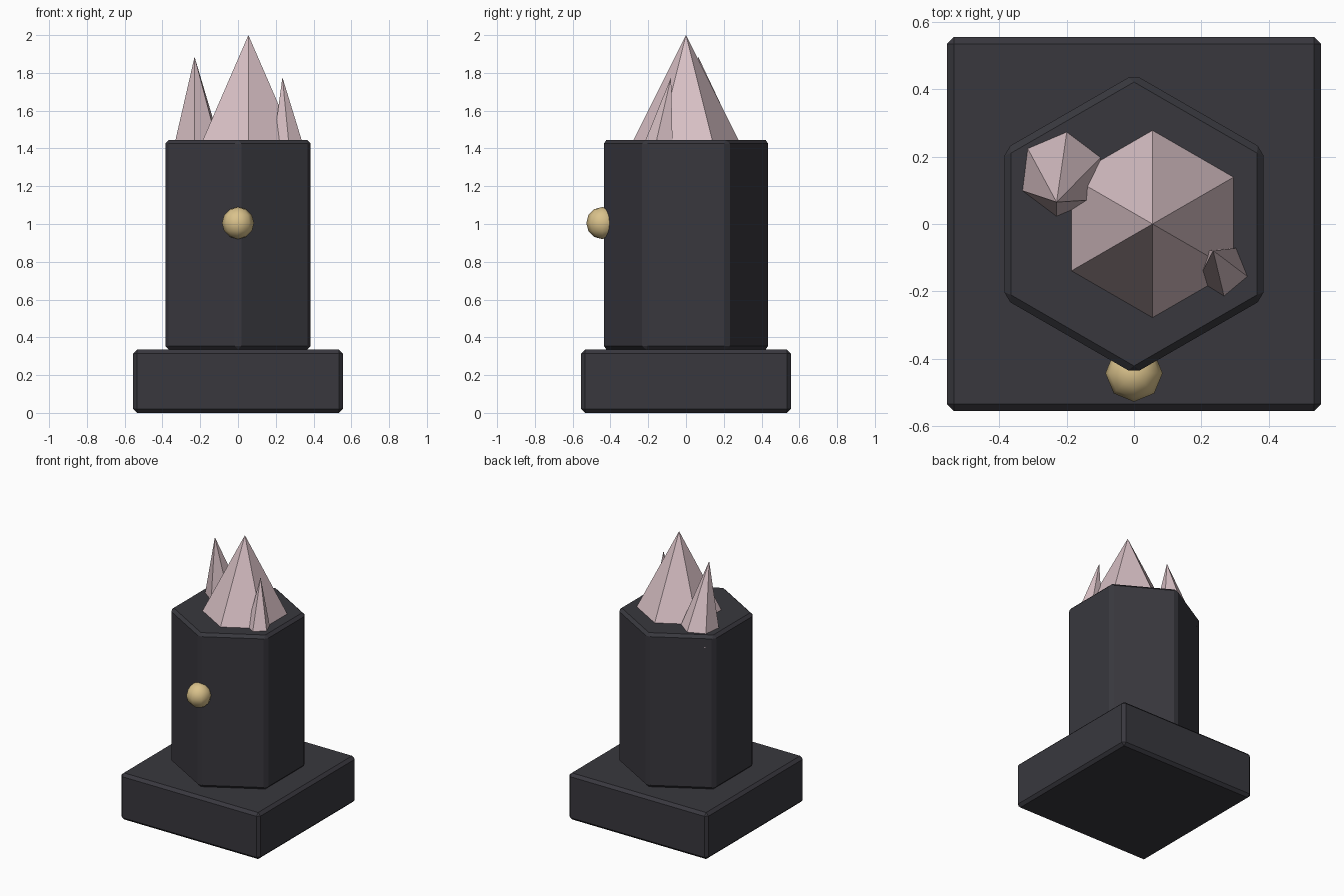
import bpy
import bmesh
from math import cos, sin, radians
from mathutils import Vector

if "Cube" in bpy.data.objects:
    bpy.data.objects.remove(bpy.data.objects["Cube"], do_unlink=True)


def material(name, rgb):
    mat = bpy.data.materials.new(name)
    mat.use_nodes = True
    mat.diffuse_color = (*rgb, 1)
    mat.node_tree.nodes["Principled BSDF"].inputs["Base Color"].default_value = (*rgb, 1)
    return mat


stone = material("dark stone", (0.04, 0.039, 0.048))
crystal = material("pale pink crystal", (0.69, 0.53, 0.56))
gold = material("soft gold", (0.70, 0.54, 0.26))


def add_object(name, bm, mat, bevel=0):
    bmesh.ops.recalc_face_normals(bm, faces=bm.faces)
    mesh = bpy.data.meshes.new(name)
    bm.to_mesh(mesh)
    bm.free()
    mesh.materials.append(mat)
    obj = bpy.data.objects.new(name, mesh)
    bpy.context.collection.objects.link(obj)
    if bevel:
        mod = obj.modifiers.new("chamfer", "BEVEL")
        mod.width = bevel
        mod.segments = 1
    return obj


def prism(name, sides, radius, turn, z0, z1, mat, bevel):
    bm = bmesh.new()
    ring = [Vector((radius * cos(a), radius * sin(a), z0))
            for a in (radians(turn + 360 * i / sides) for i in range(sides))]
    base = bm.faces.new([bm.verts.new(p) for p in ring])
    top = bmesh.ops.extrude_face_region(bm, geom=[base])
    moved = [v for v in top["geom"] if isinstance(v, bmesh.types.BMVert)]
    bmesh.ops.translate(bm, verts=moved, vec=(0, 0, z1 - z0))
    return add_object(name, bm, mat, bevel)


def spike(name, sides, centre, radius, turn, tip, z_top=1.445, z_root=1.36):
    """Leaning pyramid; centre and radius are where it leaves the column top."""
    tip = Vector(tip)
    grow = (tip.z - z_root) / (tip.z - z_top)
    bm = bmesh.new()
    ring = []
    for i in range(sides):
        a = radians(turn + 360 * i / sides)
        rim = Vector((centre[0] + radius * cos(a), centre[1] + radius * sin(a), z_top))
        ring.append(bm.verts.new(tip + (rim - tip) * grow))
    apex = bm.verts.new(tip)
    bm.faces.new(ring)
    for i in range(sides):
        bm.faces.new((ring[i], ring[(i + 1) % sides], apex))
    return add_object(name, bm, crystal)


# Square base and six-sided column
prism("base", 4, 0.555 * 2 ** 0.5, 45, 0, 0.335, stone, 0.02)
prism("column", 6, 0.4446, 30, 0.335, 1.445, stone, 0.02)

# Crystal cluster
spike("large_crystal", 6, (0.055, 0), 0.278, 30, (0.055, 0, 2.0))
spike("back_crystal", 6, (-0.215, 0.148), 0.126, 23, (-0.23, 0.065, 1.885))
spike("front_crystal", 5, (0.262, -0.137), 0.077, 58, (0.235, -0.079, 1.777))

# Round knob on the front edge
bm = bmesh.new()
bmesh.ops.create_uvsphere(bm, u_segments=8, v_segments=6, radius=0.085)
for face in bm.faces:
    face.smooth = True
knob = add_object("knob", bm, gold)
knob.location = (0, -0.443, 1.005)
